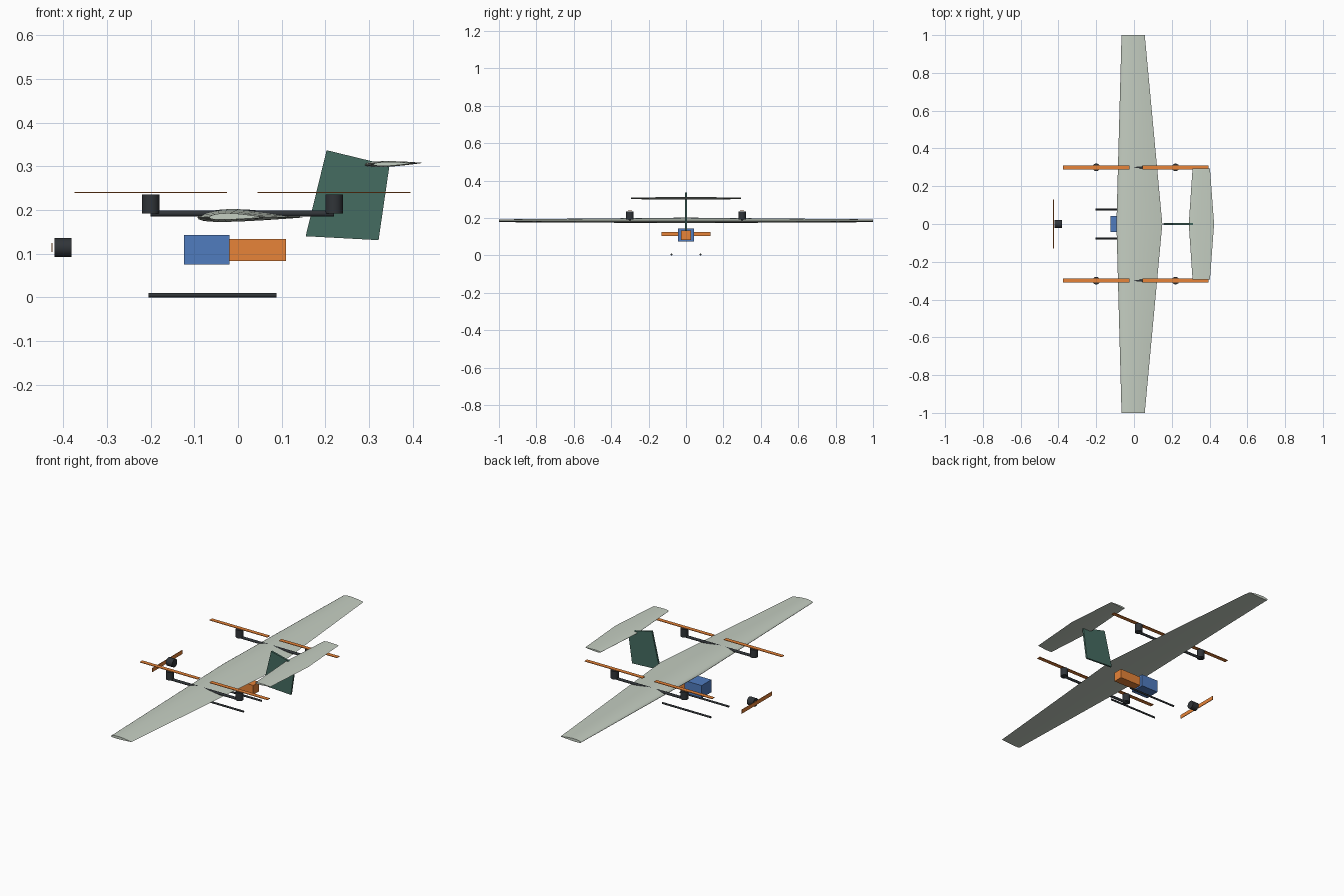
import bpy, bmesh, math
from mathutils import Matrix

if "Cube" in bpy.data.objects:
    bpy.data.objects.remove(bpy.data.objects["Cube"])


def mat(name, r, g, b):
    m = bpy.data.materials.new(name)
    m.diffuse_color = (r, g, b, 1)
    m.use_nodes = True
    m.node_tree.nodes["Principled BSDF"].inputs["Base Color"].default_value = m.diffuse_color
    return m


SKIN = mat("pale_skin", 0.56, 0.62, 0.54)
GREEN = mat("dark_green", 0.06, 0.15, 0.12)
DARK = mat("charcoal", 0.03, 0.035, 0.04)
BLUE = mat("blue", 0.08, 0.20, 0.52)
ORANGE = mat("orange", 0.80, 0.23, 0.04)


def finish(name, bm, material, smooth=False):
    bmesh.ops.recalc_face_normals(bm, faces=bm.faces[:])
    me = bpy.data.meshes.new(name)
    bm.to_mesh(me)
    bm.free()
    me.materials.append(material)
    ob = bpy.data.objects.new(name, me)
    bpy.context.collection.objects.link(ob)
    if smooth:
        bpy.ops.object.select_all(action='DESELECT')
        ob.select_set(True)
        bpy.context.view_layer.objects.active = ob
        bpy.ops.object.shade_smooth_by_angle(angle=math.radians(35))
    return ob


def box(name, lo, hi, material):
    bm = bmesh.new()
    size = [h - l for l, h in zip(lo, hi)]
    mid = [(h + l) / 2 for l, h in zip(lo, hi)]
    bmesh.ops.create_cube(bm, size=1, matrix=Matrix.Translation(mid) @ Matrix.Diagonal((*size, 1)))
    return finish(name, bm, material)


def cylinder(name, centre, radius, length, axis, material, sides=24):
    bm = bmesh.new()
    rot = Matrix.Rotation(math.pi / 2, 4, 'Y') if axis == 'X' else Matrix.Identity(4)
    bmesh.ops.create_cone(bm, cap_ends=True, segments=sides, radius1=radius, radius2=radius,
                          depth=length, matrix=Matrix.Translation(centre) @ rot)
    return finish(name, bm, material, True)


def airfoil(thick, camber, n=14):
    """Closed section, unit chord: trailing edge over the top to the nose and back."""
    def half(t):
        return 5 * thick * (0.2969 * math.sqrt(t) - 0.126 * t - 0.3516 * t**2
                            + 0.2843 * t**3 - 0.1036 * t**4)

    def mean(t):
        p = 0.4
        if t < p:
            return camber / p**2 * (2 * p * t - t * t)
        return camber / (1 - p)**2 * (1 - 2 * p + 2 * p * t - t * t)
    ts = [(1 - math.cos(math.pi * i / n)) / 2 for i in range(n + 1)]
    top = [(t, mean(t) + half(t)) for t in reversed(ts)]
    return top + [(t, mean(t) - half(t)) for t in ts[1:-1]]


def lifting_surface(name, span, root, tip, z, thick, camber, rise=0.0):
    """Straight tapered surface; root and tip are (leading, trailing) x."""
    bm = bmesh.new()
    section = airfoil(thick, camber)
    rings = []
    for y, (le, te) in ((-span, tip), (0, root), (span, tip)):
        c = te - le
        rings.append([bm.verts.new((le + u * c, y, z + w * c + rise * (u - 0.5) * c))
                      for u, w in section])
    n = len(section)
    for a, b in zip(rings, rings[1:]):
        for i in range(n):
            bm.faces.new((a[i], a[(i + 1) % n], b[(i + 1) % n], b[i]))
    bm.faces.new(rings[0])
    bm.faces.new(rings[-1])
    return finish(name, bm, SKIN, True)


# Wing and tailplane
lifting_surface("main_wing", 1.0, (-0.093, 0.15), (-0.066, 0.057), 0.183, 0.12, 0.02)
lifting_surface("tailplane", 0.295, (0.29, 0.424), (0.31, 0.402), 0.306, 0.10, 0.0, 0.03)

# Swept vertical fin
bm = bmesh.new()
outline = [(0.155, 0.14), (0.322, 0.131), (0.347, 0.302), (0.203, 0.337)]
sides = [[bm.verts.new((x, y, z)) for x, z in outline] for y in (-0.005, 0.005)]
for s in sides:
    bm.faces.new(s)
for i in range(4):
    j = (i + 1) % 4
    bm.faces.new((sides[0][i], sides[0][j], sides[1][j], sides[1][i]))
finish("vertical_fin", bm, GREEN)

# Fuselage payload
box("battery_box", (-0.124, -0.042, 0.075), (-0.02, 0.042, 0.143), BLUE)
box("cargo_box", (-0.02, -0.026, 0.083), (0.11, 0.026, 0.134), ORANGE)

# Lift booms, motors and propellers, plus landing skids, on both sides
for side, s in (("left", -1), ("right", 1)):
    y = 0.3 * s
    cylinder(f"{side}_boom", (0.01, y, 0.192), 0.007, 0.42, 'X', DARK, 16)
    for end, x in (("front", -0.2), ("rear", 0.22)):
        cylinder(f"{side}_{end}_lift_motor", (x, y, 0.214), 0.02, 0.044, 'Z', DARK)
        box(f"{side}_{end}_lift_propeller", (x - 0.175, y - 0.011, 0.2385),
            (x + 0.175, y + 0.011, 0.2415), ORANGE)
    cylinder(f"{side}_skid", (-0.058, 0.077 * s, 0.005), 0.005, 0.293, 'X', DARK, 12)

# Nose motor and propeller
cylinder("nose_motor", (-0.401, 0, 0.114), 0.022, 0.038, 'X', DARK)
box("nose_propeller", (-0.4275, -0.13, 0.104), (-0.4245, 0.13, 0.125), ORANGE)
